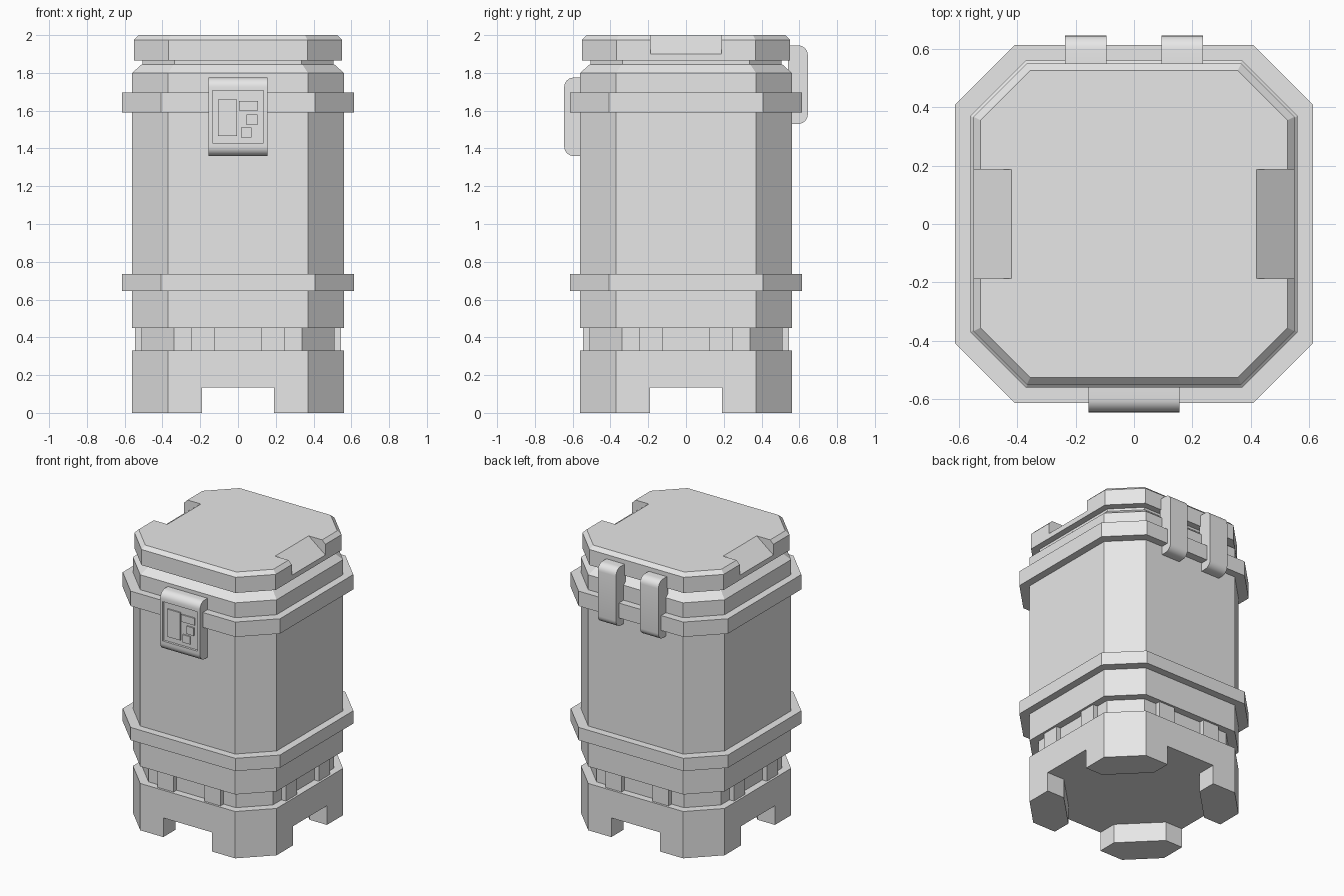
import bpy, bmesh, math
from mathutils import Matrix

if "Cube" in bpy.data.objects:
    bpy.data.objects.remove(bpy.data.objects["Cube"], do_unlink=True)

grey = bpy.data.materials.new("plain_grey")
grey.use_nodes = True
grey.diffuse_color = (0.8, 0.8, 0.8, 1)
grey.node_tree.nodes["Principled BSDF"].inputs["Base Color"].default_value = (0.8, 0.8, 0.8, 1)


def finish(name, bm):
    bmesh.ops.recalc_face_normals(bm, faces=bm.faces)
    mesh = bpy.data.meshes.new(name)
    bm.to_mesh(mesh)
    bm.free()
    mesh.materials.append(grey)
    obj = bpy.data.objects.new(name, mesh)
    bpy.context.collection.objects.link(obj)
    return obj


def octagon(half, corner):
    quarter = [(half, -corner), (half, corner)]
    points = []
    for x, y in quarter:
        points.append((x, y))
    for _ in range(3):
        points += [(-y, x) for x, y in points[-2:]]
    return points


def loft(name, rings):
    """Stack octagonal rings given as (height, half width, corner start)."""
    bm = bmesh.new()
    loops = [[bm.verts.new((x, y, z)) for x, y in octagon(h, c)] for z, h, c in rings]
    for low, high in zip(loops, loops[1:]):
        for i in range(8):
            j = (i + 1) % 8
            bm.faces.new((low[i], low[j], high[j], high[i]))
    bm.faces.new(loops[0][::-1])
    bm.faces.new(loops[-1])
    return finish(name, bm)


def prism(name, outline, to_3d, start, end):
    """Extrude a flat outline between two offsets."""
    bm = bmesh.new()
    a, b = [[bm.verts.new(to_3d(u, v, w)) for u, v in outline] for w in (start, end)]
    for i in range(len(a)):
        j = (i + 1) % len(a)
        bm.faces.new((a[i], a[j], b[j], b[i]))
    bm.faces.new(a[::-1])
    bm.faces.new(b)
    return finish(name, bm)


def box_mesh(x, y, z):
    bm = bmesh.new()
    bmesh.ops.create_cube(bm, size=1)
    for v in bm.verts:
        v.co = [r[0] if c < 0 else r[1] for c, r in zip(v.co, (x, y, z))]
    return bm


def clip_mesh(x, y, z, radius):
    """Box whose outer (-y) top and bottom edges are rounded."""
    bm = box_mesh(x, y, z)
    edges = [e for e in bm.edges if all(abs(v.co.y - y[0]) < 1e-5 for v in e.verts)
             and abs(e.verts[0].co.z - e.verts[1].co.z) < 1e-5]
    bmesh.ops.bevel(bm, geom=edges, offset=radius, segments=6, profile=0.5, affect='EDGES')
    return bm


def smooth(obj):
    bpy.ops.object.select_all(action='DESELECT')
    obj.select_set(True)
    bpy.context.view_layer.objects.active = obj
    bpy.ops.object.shade_smooth_by_angle(angle=math.radians(30))


def cut(obj, cutter):
    mod = obj.modifiers.new("notch", 'BOOLEAN')
    mod.operation = 'DIFFERENCE'
    mod.solver = 'EXACT'
    mod.object = cutter
    bpy.context.view_layer.objects.active = obj
    bpy.ops.object.modifier_apply(modifier=mod.name)
    bpy.data.objects.remove(cutter, do_unlink=True)


# Base with four corner feet
loft("base_plinth", [(0.135, 0.56, 0.37), (0.33, 0.56, 0.37)])
foot = [(0.19, 0.56), (0.37, 0.56), (0.56, 0.37), (0.56, 0.19), (0.425, 0.19), (0.19, 0.425)]
for sx, side in ((1, "left"), (-1, "right")):
    for sy, end in ((1, "back"), (-1, "front")):
        prism(f"foot_{end}_{side}", foot, lambda u, v, w: (u * sx, v * sy, w), 0, 0.135)

# Recessed waist with small blocks
loft("waist", [(0.33, 0.51, 0.34), (0.45, 0.51, 0.34)])
for k in range(4):
    for s in (-1, 1):
        bm = box_mesh((s * 0.183 - 0.062, s * 0.183 + 0.062), (-0.545, -0.48), (0.33, 0.45))
        bm.transform(Matrix.Rotation(k * math.pi / 2, 4, 'Z'))
        finish(f"waist_block_{k}_{'a' if s < 0 else 'b'}", bm)

# Main shell, bands and neck
loft("shell", [(0.45, 0.56, 0.37), (1.80, 0.56, 0.37), (1.845, 0.51, 0.34)])
loft("lower_band", [(0.645, 0.613, 0.408), (0.735, 0.613, 0.408)])
loft("upper_band", [(1.59, 0.613, 0.408), (1.695, 0.613, 0.408)])
loft("neck", [(1.84, 0.505, 0.337), (1.865, 0.505, 0.337)])

# Lid with a sloped hand notch on each side
lid = loft("lid", [(1.865, 0.55, 0.367), (1.975, 0.55, 0.367), (2.0, 0.525, 0.355)])
wedge = [(0.29, 2.1), (0.42, 2.0), (0.55, 1.9), (0.68, 1.8), (0.68, 2.1)]
for s in (-1, 1):
    cutter = prism("notch_cutter", wedge, lambda u, v, w: (s * u, w, v), -0.187, 0.187)
    cutter.hide_render = True
    cut(lid, cutter)

# Front latch with a sunken panel
bm = clip_mesh((-0.155, 0.155), (-0.645, -0.53), (1.36, 1.775), 0.05)
bm.normal_update()
front = min(bm.faces, key=lambda f: f.calc_center_median().y)
bmesh.ops.inset_region(bm, faces=[front], thickness=0.027)
rim = bmesh.ops.inset_region(bm, faces=[front], thickness=0.0005)
for v in front.verts:
    v.co.y += 0.015
smooth(finish("latch", bm))

# Raised plates on the latch panel
plates = [(-0.106, -0.004, 1.465, 1.66), (0.005, 0.107, 1.60, 1.65),
          (0.046, 0.102, 1.525, 1.58), (0.015, 0.072, 1.457, 1.512)]
for i, (x0, x1, z0, z1) in enumerate(plates):
    finish(f"latch_plate_{i + 1}", box_mesh((x0, x1), (-0.639, -0.63), (z0, z1)))

# Two rear hinges
for s, side in ((1, "left"), (-1, "right")):
    bm = clip_mesh((s * 0.165 - 0.071, s * 0.165 + 0.071), (-0.645, -0.54), (1.53, 1.945), 0.05)
    bm.transform(Matrix.Scale(-1, 4, (0, 1, 0)))
    smooth(finish(f"hinge_{side}", bm))
